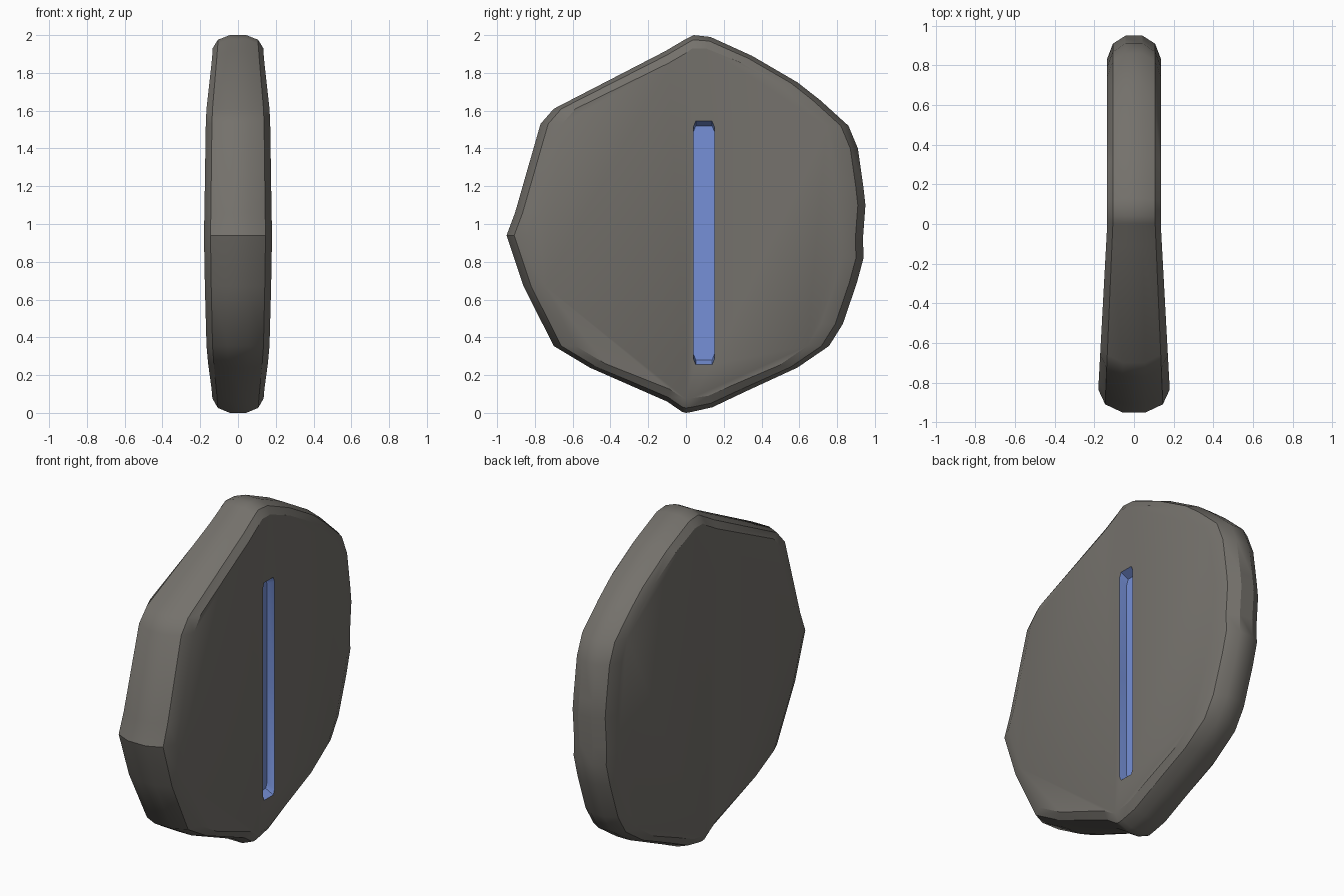
import bpy, bmesh, math

if "Cube" in bpy.data.objects:
    bpy.data.objects.remove(bpy.data.objects["Cube"])

def material(name, rgb):
    m = bpy.data.materials.new(name)
    m.diffuse_color = (*rgb, 1)
    m.use_nodes = True
    m.node_tree.nodes["Principled BSDF"].inputs["Base Color"].default_value = m.diffuse_color
    return m

stone = material("warm_grey_stone", (0.175, 0.165, 0.148))
blue = material("slot_blue", (0.18, 0.28, 0.68))

def new_object(name, bm):
    bmesh.ops.recalc_face_normals(bm, faces=bm.faces[:])
    me = bpy.data.meshes.new(name)
    bm.to_mesh(me)
    bm.free()
    ob = bpy.data.objects.new(name, me)
    bpy.context.collection.objects.link(ob)
    return ob

def bridge(bm, a, b):
    n = len(a)
    for i in range(n):
        bm.faces.new((a[i], a[(i + 1) % n], b[(i + 1) % n], b[i]))

# Rough outline of the slab, seen from the right side (y, z)
back = [(0, 1.98), (.04, 2), (.13, 1.99), (.35, 1.89), (.59, 1.75), (.71, 1.656), (.86, 1.52),
        (.91, 1.40), (.94, 1.19), (.95, 1.10), (.937, .926), (.94, .82), (.905, .69), (.83, .47),
        (.757, .354), (.59, .24), (.30, .106), (.14, .03), (.03, .005), (0, 0)]
front = [(-.02, 0.005), (-.10, .06), (-.51, .24), (-.70, .354), (-.86, .67), (-.95, .94),
         (-.905, 1.06), (-.77, 1.53), (-.70, 1.61), (-.11, 1.915)]
outline = back + front

def inset(y, z, k):
    s = max(-1, min(1, y / .7))
    dz = .075 * (1 - abs(s)) * (1 if z > 1 else -1)
    return y - .115 * s * k, z - dz * k

def half_thickness(y):
    return .135 + .045 * max(0, -y) / .83

# Slab: rounded rim rings from one face to the other
bm = bmesh.new()
rings = []
levels = [(1, 1), (.35, .79), (0, .32)]
for side, steps in ((1, levels), (-1, levels[::-1])):
    for k, f in steps:
        ring = []
        for y, z in outline:
            iy, iz = inset(y, z, k)
            ring.append(bm.verts.new((side * f * half_thickness(iy), iy, iz)))
        rings.append(ring)
for a, b in zip(rings, rings[1:]):
    bridge(bm, a, b)
nb = len(back)
for ring in (rings[0], rings[-1]):          # faces, creased along y = 0
    bm.faces.new(ring[:nb])
    bm.faces.new(ring[nb - 1:] + ring[:1])
slab = new_object("stone_slab", bm)
slab.data.materials.append(stone)
slab.data.materials.append(blue)

# Slot cutter: chamfered opening narrowing to a flat floor
def slot_loop(bm, x, z0, z1, chamfer):
    c, h = chamfer, .03
    pts = [(.04, z0 + h), (.04 + c, z0), (.15 - c, z0), (.15, z0 + h),
           (.15, .9), (.15, z1 - h), (.15 - c, z1), (.04 + c, z1), (.04, z1 - h), (.04, .9)]
    return [bm.verts.new((x, y, z)) for y, z in pts]

bm = bmesh.new()
loops = [slot_loop(bm, .085, .28, 1.52, .012), slot_loop(bm, .135, .255, 1.545, .012),
         slot_loop(bm, .25, .255, 1.545, .012)]
for a, b in zip(loops, loops[1:]):
    bridge(bm, a, b)
bm.faces.new(loops[0])
bm.faces.new(loops[-1])
cutter = new_object("slot_cutter", bm)
cutter.hide_render = True

bpy.context.view_layer.objects.active = slab
slab.select_set(True)
mod = slab.modifiers.new("slot", 'BOOLEAN')
mod.operation = 'DIFFERENCE'
mod.solver = 'EXACT'
mod.object = cutter
bpy.ops.object.modifier_apply(modifier=mod.name)
bpy.data.objects.remove(cutter)

# Blue on every face inside the slot
for p in slab.data.polygons:
    x, y, z = p.center
    p.material_index = int(.05 < x < .134 and .03 < y < .16 and .25 < z < 1.55)

bpy.ops.object.shade_smooth_by_angle(angle=math.radians(32))
